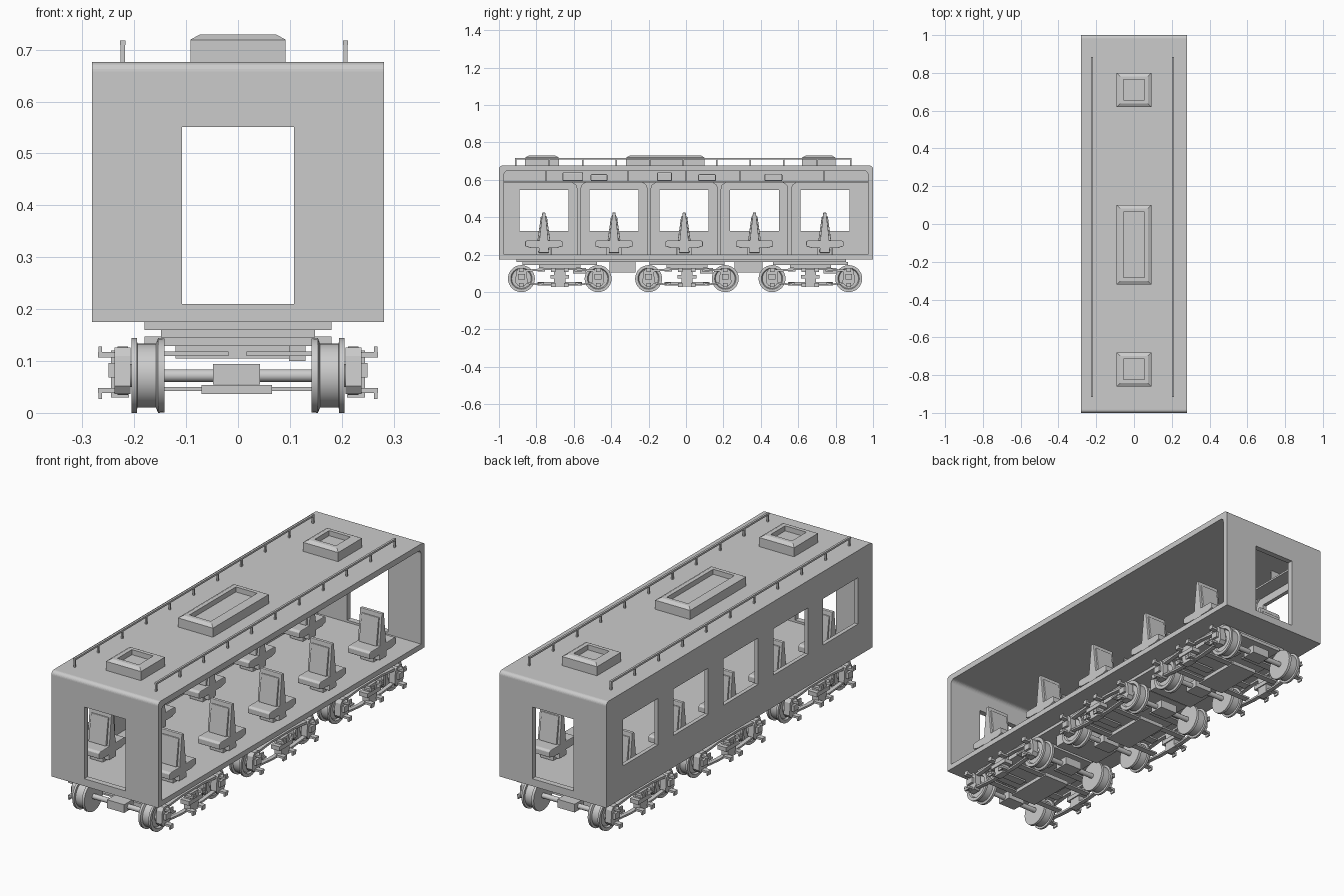
import bpy, bmesh
from math import pi, sin, cos
from mathutils import Vector, Matrix

if "Cube" in bpy.data.objects:
    bpy.data.objects.remove(bpy.data.objects["Cube"])

# ---------- helpers ----------
def prism(bm, pts, x0, x1):
    """Extrude a (y, z) outline along x."""
    face = bm.faces.new([bm.verts.new((x0, y, z)) for y, z in pts])
    ext = bmesh.ops.extrude_face_region(bm, geom=[face])
    verts = [v for v in ext['geom'] if isinstance(v, bmesh.types.BMVert)]
    bmesh.ops.translate(bm, vec=(x1 - x0, 0, 0), verts=verts)

def box(bm, x0, x1, y0, y1, z0, z1):
    prism(bm, [(y0, z0), (y1, z0), (y1, z1), (y0, z1)], x0, x1)

def lathe(bm, prof, y, z, n=32):
    """Spin an (x, radius) profile round an axis parallel to x."""
    vs = [bm.verts.new((x, y, z + r)) for x, r in prof]
    es = [bm.edges.new(p) for p in zip(vs, vs[1:])]
    bmesh.ops.spin(bm, geom=vs + es, cent=(0, y, z), axis=(1, 0, 0),
                   angle=2 * pi, steps=n, use_merge=True)
    bmesh.ops.remove_doubles(bm, verts=bm.verts[:], dist=1e-5)

def finish(name, bm, bevel=0, smooth=False, loc=(0, 0, 0)):
    bmesh.ops.recalc_face_normals(bm, faces=bm.faces[:])
    me = bpy.data.meshes.new(name)
    bm.to_mesh(me)
    bm.free()
    ob = bpy.data.objects.new(name, me)
    ob.location = loc
    bpy.context.collection.objects.link(ob)
    if bevel:
        m = ob.modifiers.new('bevel', 'BEVEL')
        m.width, m.segments = bevel, 2
    if smooth:
        bpy.ops.object.select_all(action='DESELECT')
        ob.select_set(True)
        bpy.context.view_layer.objects.active = ob
        bpy.ops.object.shade_smooth_by_angle()
    return ob

def copy(ob, name, loc):
    c = ob.copy()
    c.name, c.location = name, loc
    bpy.context.collection.objects.link(c)

def cut(ob, bm):
    cutter = finish('cutter', bm)
    bpy.context.view_layer.objects.active = ob
    m = ob.modifiers.new('cut', 'BOOLEAN')
    m.object, m.operation, m.solver = cutter, 'DIFFERENCE', 'EXACT'
    bpy.ops.object.modifier_apply(modifier=m.name)
    bpy.data.objects.remove(cutter)

def arch(h, z0, z1, r):
    """Rectangle outline with rounded top corners."""
    pts = [(-h, z0), (h, z0)]
    for cy, a0 in ((h - r, 0), (r - h, pi / 2)):
        pts += [(cy + r * cos(a0 + k * pi / 12), z1 - r + r * sin(a0 + k * pi / 12))
                for k in range(7)]
    return pts

BAYS = [-0.76, -0.385, -0.01, 0.366, 0.742]

# ---------- carriage shell, open on the right ----------
bm = bmesh.new()
prism(bm, arch(1, 0.175, 0.676, 0.018), -0.281, 0.281)
shell = finish('carriage_shell', bm)
bm = bmesh.new()
prism(bm, arch(0.973, 0.2, 0.648, 0.02), -0.262, 0.4)
cut(shell, bm)
bm = bmesh.new()
box(bm, -0.108, 0.108, -1.1, 1.1, 0.21, 0.551)
cut(shell, bm)
bm = bmesh.new()
for y in BAYS:
    box(bm, -0.4, -0.23, y - 0.131, y + 0.131, 0.327, 0.547)
cut(shell, bm)

# ---------- inner wall ribs with flared heads ----------
bm = bmesh.new()
for a, b in zip(BAYS, BAYS[1:]):
    c = (a + b) / 2
    half = [(0.01, 0.2), (0.01, 0.55), (0.016, 0.572), (0.035, 0.585)]
    prism(bm, [(c + y, z) for y, z in half] + [(c - y, z) for y, z in half[::-1]], -0.264, -0.252)
finish('wall_ribs', bm)

# ---------- luggage rack and bags ----------
bm = bmesh.new()
box(bm, -0.263, -0.19, -0.974, 0.974, 0.585, 0.594)
for y in (-0.75, -0.31, 0, 0.29, 0.74):
    box(bm, -0.263, -0.2, y - 0.004, y + 0.004, 0.594, 0.649)
finish('luggage_rack', bm)
bm = bmesh.new()
for y0, y1, z in ((-0.66, -0.55, 0.64), (-0.51, -0.42, 0.63), (-0.155, -0.075, 0.64),
                  (0.065, 0.16, 0.63), (0.42, 0.515, 0.632)):
    box(bm, -0.255, -0.2, y0, y1, 0.594, z)
finish('bags', bm, bevel=0.006)

# ---------- back-to-back seats ----------
bm = bmesh.new()
w = 0.058
box(bm, -0.035, 0.035, -0.04, 0.04, 0.199, 0.245)
prism(bm, [(-0.1, 0.245), (-0.07, 0.236), (0.07, 0.236), (0.1, 0.245), (0.1, 0.27),
           (0.09, 0.276), (-0.09, 0.276), (-0.1, 0.27)], -w, w)
prism(bm, [(-0.028, 0.21), (0.028, 0.21), (0.022, 0.3), (0.008, 0.425), (-0.008, 0.425),
           (-0.022, 0.3)], -w, w)
prism(bm, [(-0.034, 0.276), (0.034, 0.276), (0.016, 0.405), (-0.016, 0.405)], -w + 0.012, w - 0.012)
seat = finish('seat', bm, bevel=0.003)
for s in (-1, 1):
    for y in BAYS:
        if s == -1 and y == BAYS[0]:
            seat.location = (-0.185, y, 0)
        else:
            copy(seat, 'seat', (s * 0.185, y, 0))

# ---------- roof vents: chamfered boxes with a sunken top ----------
for y0, y1 in ((0.62, 0.80), (-0.32, 0.10), (-0.86, -0.68)):
    bm = bmesh.new()
    rings = []
    for inset, z in ((0, 0.67), (0, 0.719), (0.018, 0.729), (0.036, 0.729), (0.036, 0.705)):
        x, a, b = 0.092 - inset, y0 + inset, y1 - inset
        rings.append([bm.verts.new(p) for p in ((-x, a, z), (x, a, z), (x, b, z), (-x, b, z))])
    for lo, hi in zip(rings, rings[1:]):
        for i in range(4):
            j = (i + 1) % 4
            bm.faces.new((lo[i], lo[j], hi[j], hi[i]))
    bm.faces.new(rings[0])
    bm.faces.new(rings[-1])
    finish('roof_vent', bm)

# ---------- roof rails ----------
for x in (-0.222, 0.207):
    bm = bmesh.new()
    box(bm, x - 0.005, x + 0.005, -0.915, 0.885, 0.709, 0.718)
    for k in range(11):
        y = -0.91 + 0.179 * k
        box(bm, x - 0.004, x + 0.004, y - 0.004, y + 0.004, 0.675, 0.71)
    finish('roof_rail', bm)

# ---------- underframe ----------
bm = bmesh.new()
box(bm, -0.18, 0.18, -0.905, 0.855, 0.16, 0.176)
for y in (-0.675, 0.005, 0.665):
    box(bm, -0.148, 0.148, y - 0.2, y + 0.2, 0.145, 0.161)
finish('underframe', bm)

# ---------- bogie, built round y = 0 ----------
half = [(0.012, 0.012), (0.142, 0.012), (0.142, 0.071), (0.154, 0.072), (0.158, 0.062),
        (0.194, 0.062), (0.195, 0.072), (0.205, 0.072), (0.205, 0.057), (0.197, 0.052),
        (0.197, 0.028), (0.206, 0.022), (0.215, 0.022), (0.215, 0)]
bm = bmesh.new()
for y in (-0.205, 0.205):
    lathe(bm, [(-x, r) for x, r in half[::-1]] + half, y, 0.072)
wheels = finish('wheelsets', bm, smooth=True)

bm = bmesh.new()
box(bm, -0.18, 0.18, -0.11, 0.11, 0.129, 0.147)           # bolster
box(bm, -0.07, 0.066, -0.12, 0.12, 0.036, 0.054)          # belly plate
for y in (-0.205, 0.205):
    box(bm, -0.048, 0.042, y - 0.035, y + 0.035, 0.055, 0.094)   # gear case
for y in (-0.1, 0.1):
    box(bm, -0.205, 0.205, y - 0.015, y + 0.015, 0.042, 0.05)    # lower cross beams
    box(bm, -0.205, -0.018, y - 0.02, y + 0.02, 0.11, 0.118)     # upper cross beams
    box(bm, 0.016, 0.205, y - 0.02, y + 0.02, 0.11, 0.118)
box(bm, 0.098, 0.13, 0.07, 0.14, 0.1, 0.13)               # brake cylinder
frame = finish('bogie_frame', bm)

bm = bmesh.new()
for s in (-1, 1):
    for y in (-0.205, 0.205):                             # axle boxes
        prism(bm, [(y - 0.033, 0.052), (y - 0.02, 0.036), (y + 0.02, 0.036), (y + 0.033, 0.052),
                   (y + 0.028, 0.11), (y + 0.015, 0.126), (y - 0.015, 0.126), (y - 0.028, 0.11)],
              s * 0.207, s * 0.238)
        box(bm, s * 0.238, s * 0.25, y - 0.018, y + 0.018, 0.068, 0.096)
    prism(bm, [(-0.2, 0.106), (-0.08, 0.118), (0.08, 0.118), (0.2, 0.106), (0.2, 0.118),
               (0.08, 0.128), (-0.08, 0.128), (-0.2, 0.118)], s * 0.212, s * 0.232)
    prism(bm, [(-0.23, 0.048), (-0.08, 0.034), (0.08, 0.034), (0.23, 0.048), (0.23, 0.056),
               (0.08, 0.043), (-0.08, 0.043), (-0.23, 0.056)], s * 0.212, s * 0.232)
    box(bm, s * 0.205, s * 0.25, -0.05, 0.05, 0.072, 0.092)      # spring pack
    box(bm, s * 0.21, s * 0.245, -0.03, 0.03, 0.03, 0.12)
    for y in (-0.205, -0.035, 0.035, 0.205):              # hooked step brackets
        for z, d in ((0.112, 1), (0.043, -1)):
            box(bm, s * 0.23, s * 0.27, y - 0.012, y + 0.012, z - 0.005, z + 0.005)
            box(bm, s * 0.262, s * 0.269, y - 0.012, y + 0.012, z - 0.005, z + d * 0.016)
sides = finish('bogie_sides', bm)

for part in (wheels, frame, sides):
    for y in (0.005, 0.665):
        copy(part, part.name.split('.')[0], (0, y, 0))
    part.location = (0, -0.675, 0)

# ---------- equipment boxes between bogies ----------
bm = bmesh.new()
for x0, x1, y0, y1 in ((-0.12, 0.12, -0.41, -0.27), (-0.12, 0.12, 0.26, 0.41)):
    box(bm, x0, x1, y0, y1, 0.105, 0.162)
finish('equipment_boxes', bm)
